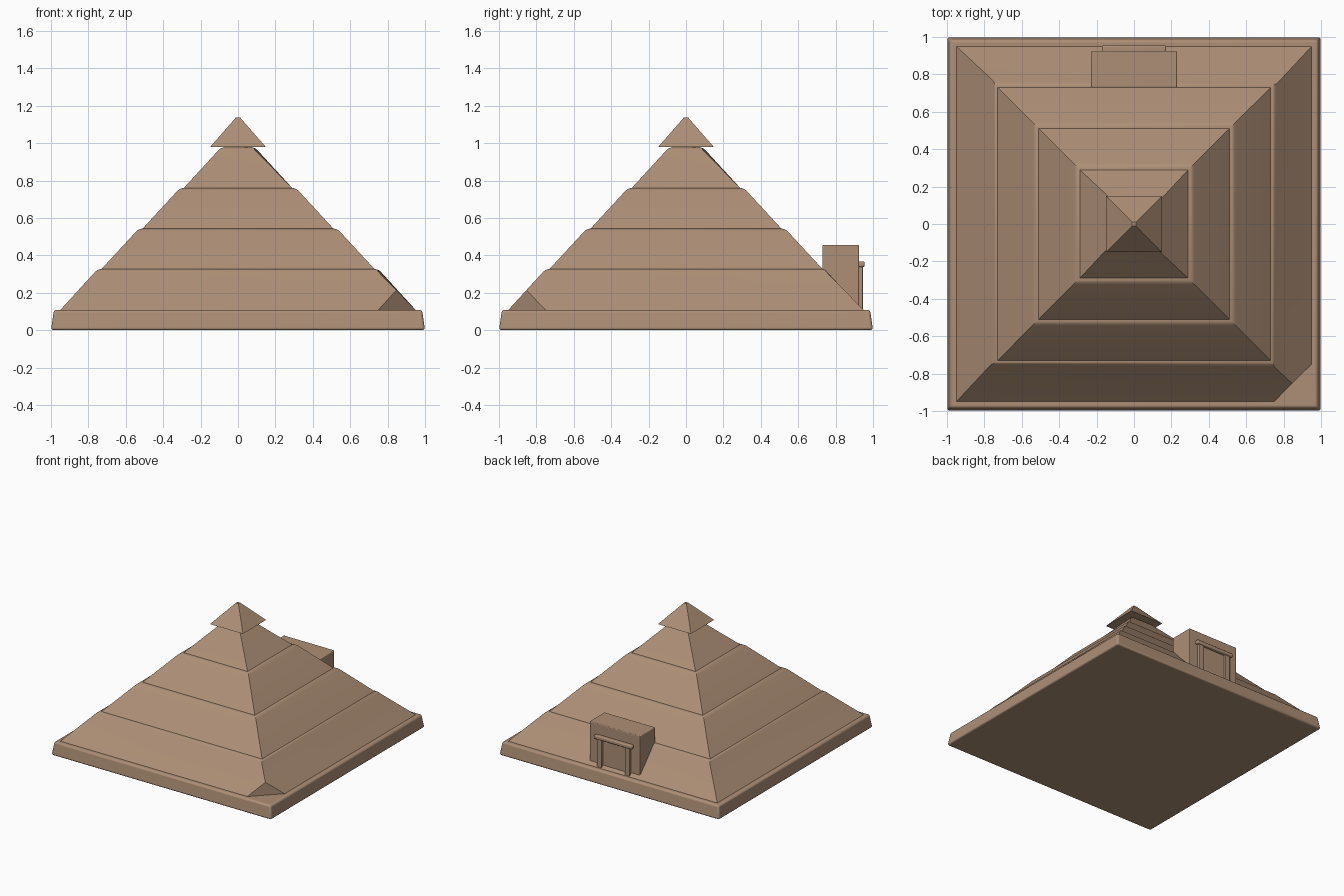
import bpy, bmesh
from mathutils import Vector

if "Cube" in bpy.data.objects:
    bpy.data.objects.remove(bpy.data.objects["Cube"])

stone = bpy.data.materials.new("sandstone")
stone.diffuse_color = (0.42, 0.275, 0.182, 1)
stone.use_nodes = True
stone.node_tree.nodes["Principled BSDF"].inputs["Base Color"].default_value = stone.diffuse_color


def finish(bm, name, bevel=0.0, segments=3):
    me = bpy.data.meshes.new(name)
    bmesh.ops.recalc_face_normals(bm, faces=bm.faces)
    bm.to_mesh(me)
    bm.free()
    ob = bpy.data.objects.new(name, me)
    bpy.context.collection.objects.link(ob)
    me.materials.append(stone)
    if bevel:
        m = ob.modifiers.new("bevel", 'BEVEL')
        m.width, m.segments, m.limit_method = bevel, segments, 'ANGLE'
    bpy.ops.object.select_all(action='DESELECT')
    ob.select_set(True)
    bpy.context.view_layer.objects.active = ob
    bpy.ops.object.shade_smooth_by_angle(angle=0.52)
    return ob


def frustum(r0, r1, z0, z1):
    bm = bmesh.new()
    bmesh.ops.create_cube(bm, size=2)
    for v in bm.verts:
        r, z = (r1, z1) if v.co.z > 0 else (r0, z0)
        v.co = Vector((v.co.x * r, v.co.y * r, z))
    return bm


def bevel_top(bm, width):
    # round only the rim of the top face
    top = max(v.co.z for v in bm.verts)
    rim = [e for e in bm.edges if all(v.co.z > top - 1e-4 for v in e.verts)]
    bmesh.ops.bevel(bm, geom=rim, offset=width, segments=3, profile=0.5,
                    affect='EDGES')


def box(name, x, y, z, bevel):
    bm = bmesh.new()
    bmesh.ops.create_cube(bm, size=1)
    for v in bm.verts:
        v.co = Vector([a[0] + (c + 0.5) * (a[1] - a[0])
                       for a, c in zip((x, y, z), v.co)])
    return finish(bm, name, bevel)


# Base slab
finish(frustum(1.0, 0.984, 0, 0.108), "base_slab", 0.014)

# Four sloping tiers
levels = [0.108, 0.327, 0.543, 0.76, 0.978]
for i in range(4):
    r = 0.95 - 0.22 * i
    bm = frustum(r, r - 0.2, levels[i], levels[i + 1])
    bevel_top(bm, 0.02)
    if i == 0:  # broken corner at front right
        res = bmesh.ops.bisect_plane(
            bm, geom=bm.verts[:] + bm.edges[:] + bm.faces[:],
            plane_co=(0.85, -0.85, 0), plane_no=(1, -1, 0), clear_outer=True)
        cut = [g for g in res["geom_cut"] if isinstance(g, bmesh.types.BMEdge)]
        bmesh.ops.holes_fill(bm, edges=cut)
    finish(bm, f"tier_{i + 1}")

# Capstone
bm = frustum(0.15, 0.012, 0.978, 1.136)
finish(bm, "capstone")

# Entrance block with posts, lintel and door panel at the back
box("entrance_block", (-0.23, 0.23), (0.73, 0.925), (0.11, 0.455), 0.006)
for s, side in ((-1, "left"), (1, "right")):
    box(f"door_post_{side}", sorted((s * 0.105, s * 0.15)), (0.9, 0.946),
        (0.105, 0.34), 0.004)
box("door_lintel", (-0.172, 0.172), (0.9, 0.955), (0.338, 0.368), 0.008)
box("door_panel", (-0.105, 0.105), (0.9, 0.929), (0.105, 0.338), 0)
